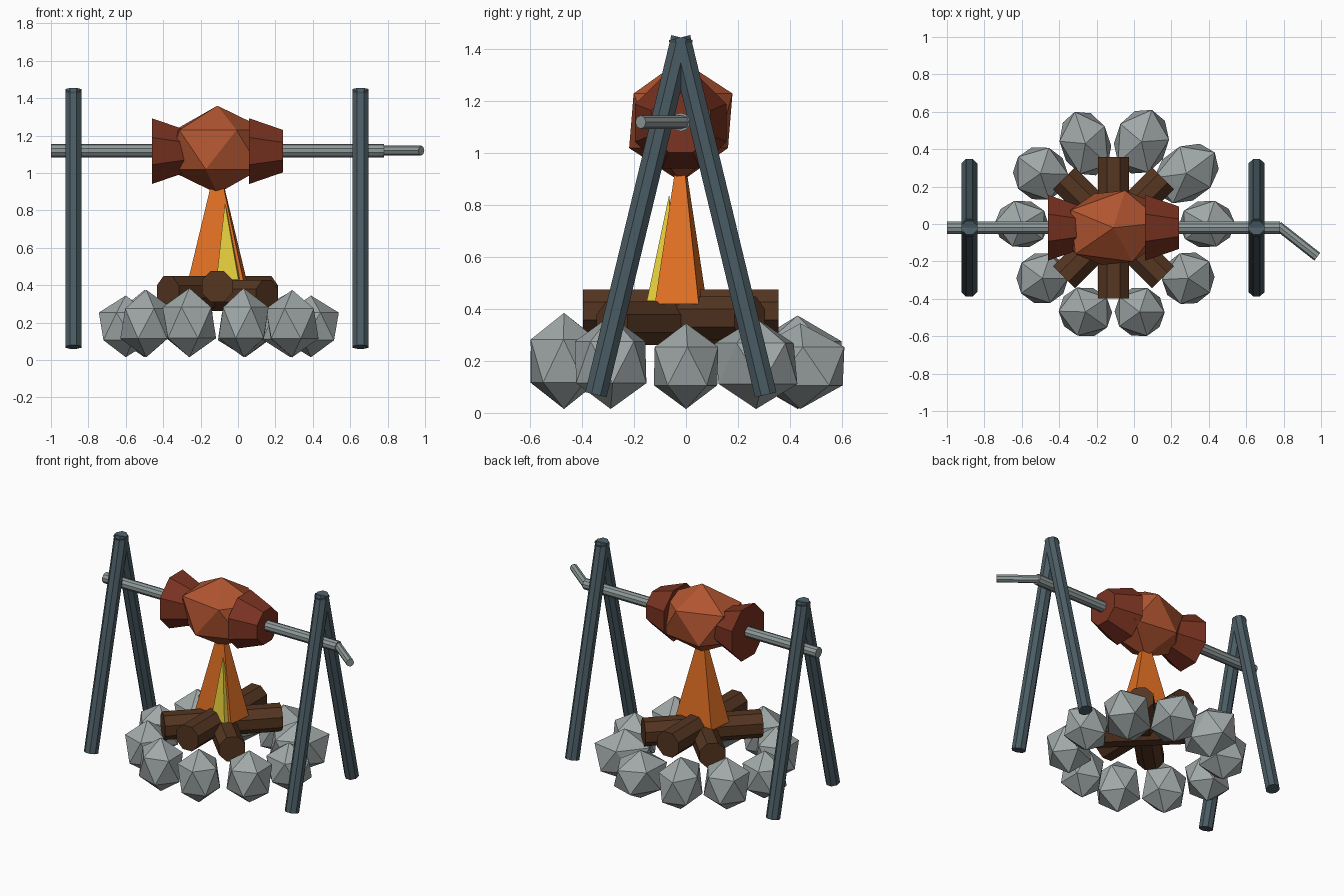
import bpy
import bmesh
from math import atan2, radians
from mathutils import Matrix, Vector

old = bpy.data.objects.get("Cube")
if old:
    bpy.data.objects.remove(old, do_unlink=True)


def material(name, *srgb):
    linear = [((c + 0.055) / 1.055) ** 2.4 for c in srgb] + [1.0]
    mat = bpy.data.materials.new(name)
    mat.use_nodes = True
    mat.diffuse_color = linear
    bsdf = mat.node_tree.nodes["Principled BSDF"]
    bsdf.inputs["Base Color"].default_value = linear
    bsdf.inputs["Roughness"].default_value = 0.9
    return mat


STONE = material("stone grey", 0.63, 0.66, 0.66)
STEEL = material("spit grey", 0.56, 0.60, 0.60)
SLATE = material("dark slate", 0.29, 0.36, 0.39)
WOOD = material("log brown", 0.33, 0.21, 0.13)
MEAT = material("roast orange brown", 0.69, 0.33, 0.19)
CRUST = material("dark roast", 0.48, 0.20, 0.13)
FLAME = material("flame orange", 0.89, 0.44, 0.14)
GLOW = material("flame yellow", 0.88, 0.79, 0.23)


def finish(name, bm, matrix, mat):
    bmesh.ops.transform(bm, matrix=matrix, verts=bm.verts)
    bmesh.ops.recalc_face_normals(bm, faces=bm.faces)
    mesh = bpy.data.meshes.new(name)
    bm.to_mesh(mesh)
    bm.free()
    mesh.materials.append(mat)
    obj = bpy.data.objects.new(name, mesh)
    bpy.context.collection.objects.link(obj)
    return obj


def rod(name, start, end, r1, mat, r2=None, sides=8, roll=0.0):
    """Prism or frustum running from start to end."""
    a, b = Vector(start), Vector(end)
    bm = bmesh.new()
    bmesh.ops.create_cone(bm, cap_ends=True, segments=sides, radius1=r1,
                          radius2=r1 if r2 is None else r2, depth=(b - a).length)
    turn = (b - a).to_track_quat("Z", "Y").to_matrix().to_4x4()
    spin = Matrix.Rotation(radians(roll), 4, "Z")
    return finish(name, bm, Matrix.Translation((a + b) / 2) @ turn @ spin, mat)


def ball(name, center, size, mat, yaw=0.0):
    """Twenty-sided lump, stretched and then turned about z."""
    bm = bmesh.new()
    bmesh.ops.create_icosphere(bm, subdivisions=1, radius=1)
    return finish(name, bm, Matrix.Translation(center) @ Matrix.Rotation(yaw, 4, "Z")
                  @ Matrix.Diagonal((*size, 1)), mat)


def pyramid(name, center, half_x, half_y, apex, yaw, mat):
    """Four-sided flame on a rectangular base."""
    bm = bmesh.new()
    base = [bm.verts.new((sx * half_x, sy * half_y, 0))
            for sx, sy in ((-1, -1), (1, -1), (1, 1), (-1, 1))]
    turn = Matrix.Rotation(radians(yaw), 4, "Z")
    place = Matrix.Translation(center) @ turn
    tip = bm.verts.new(place.inverted() @ Vector(apex))
    bm.faces.new(base)
    for i in range(4):
        bm.faces.new((base[i], base[(i + 1) % 4], tip))
    return finish(name, bm, place, mat)


CX, CY = -0.11, -0.02

# Two A-frame supports
for side, x in (("right", -0.88), ("left", 0.655)):
    for end, s in (("front", -1), ("back", 1)):
        rod(f"{side}_{end}_support_leg", (x, CY + s * 0.327, 0.07),
            (x, CY - s * 0.005, 1.445), 0.046, SLATE, roll=22.5)

# Spit and its bent handle
rod("spit", (-1, CY, 1.12), (0.78, CY, 1.12), 0.036, STEEL, sides=10)
rod("spit_handle", (0.77, -0.01, 1.12), (0.98, -0.175, 1.12), 0.026, STEEL)

# Roast with a flared collar at each end
ball("roast", (CX, CY, 1.125), (0.3, 0.225, 0.235), MEAT, radians(6))
for side, x in (("right", -0.46), ("left", 0.06)):
    rod(f"{side}_roast_collar", (x, CY, 1.117), (x + 0.18, CY, 1.117),
        0.19, CRUST, r2=0.123, roll=22.5)

# Flames
pyramid("outer_flame", (CX, CY, 0.42), 0.15, 0.085, (CX, CY, 1.08), -6, FLAME)
pyramid("inner_flame", (-0.045, -0.085, 0.43), 0.06, 0.055, (-0.07, -0.065, 0.84),
        -12, GLOW)

# Crossed logs
for name, dx, dy, z in (("straight_log", 0, 0.377, 0.393),
                        ("rising_log", 0.265, 0.265, 0.365),
                        ("falling_log", 0.265, -0.265, 0.345)):
    rod(name, (CX - dx, CY - dy, z), (CX + dx, CY + dy, z), 0.09, WOOD, roll=22.5)

# Ring of stones: x, y, radial half size, side half size, z half size
stones = [
    (-0.26, 0.43, 0.18, 0.13, 0.18), (0.04, 0.44, 0.18, 0.14, 0.165),
    (0.28, 0.27, 0.19, 0.14, 0.175), (0.39, 0, 0.15, 0.125, 0.165),
    (0.29, -0.29, 0.14, 0.14, 0.18), (0.03, -0.47, 0.135, 0.13, 0.185),
    (-0.26, -0.47, 0.135, 0.14, 0.185), (-0.49, -0.29, 0.14, 0.135, 0.18),
    (-0.6, 0, 0.145, 0.125, 0.165), (-0.5, 0.27, 0.15, 0.14, 0.18),
]
for i, (x, y, radial, across, tall) in enumerate(stones):
    ball(f"stone_{i + 1}", (x, y, 0.015 + tall), (radial / 0.9, across / 0.87, tall),
         STONE, atan2(y - CY, x - CX))
